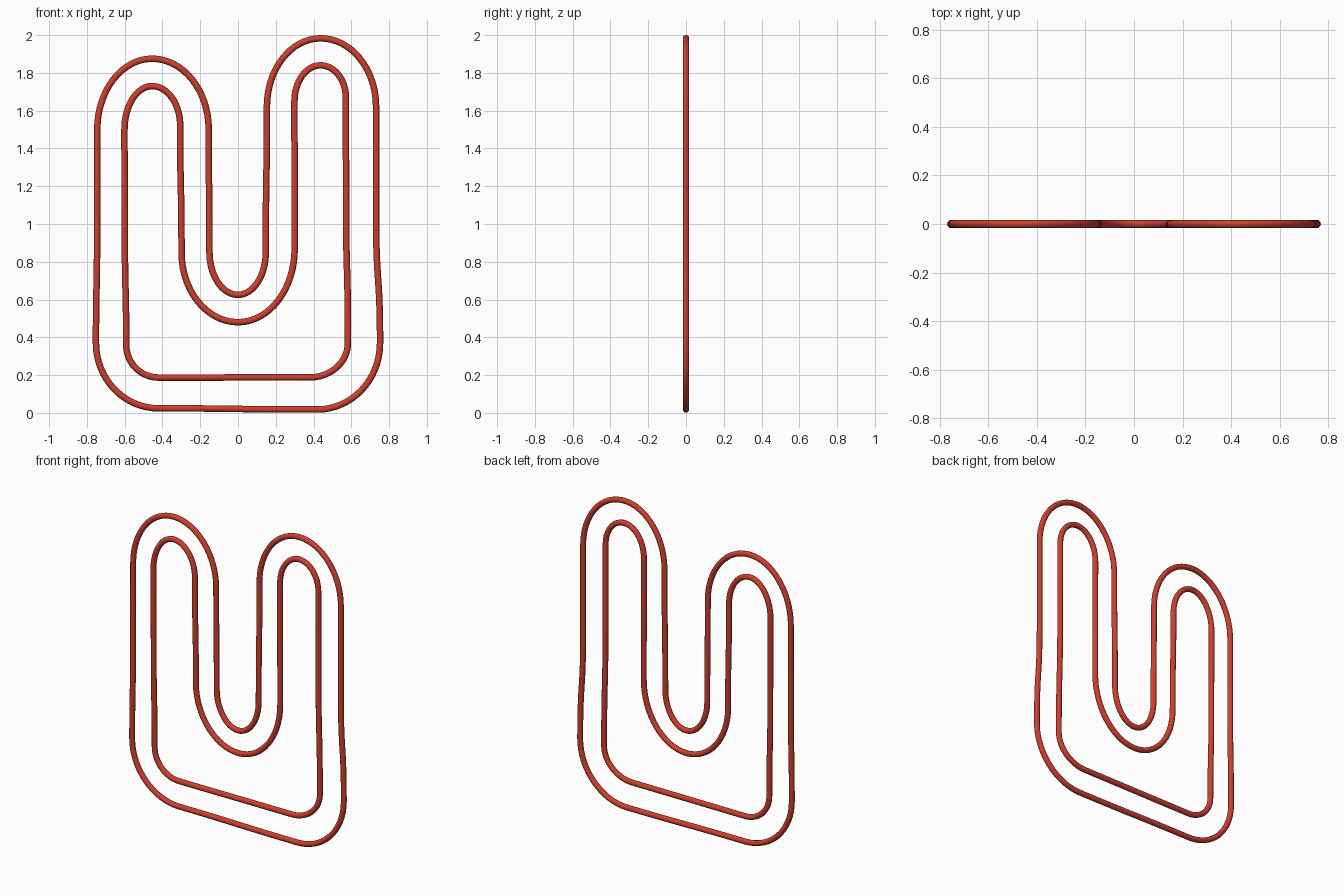
import bpy

if "Cube" in bpy.data.objects:
    bpy.data.objects.remove(bpy.data.objects["Cube"])

R = 0.0172  # tube radius
K = 0.5523  # quarter-ellipse handle factor

red = bpy.data.materials.new("red")
red.diffuse_color = (0.62, 0.05, 0.026, 1)
red.use_nodes = True
red.node_tree.nodes["Principled BSDF"].inputs["Base Color"].default_value = red.diffuse_color


def tube_loop(name, pts):
    """Closed round tube through (x, z, tangent) points; tangent is 'v' or 'h'."""
    cu = bpy.data.curves.new(name, 'CURVE')
    cu.dimensions = '3D'
    cu.bevel_depth = R
    cu.bevel_resolution = 4
    cu.resolution_u = 16
    sp = cu.splines.new('BEZIER')
    sp.bezier_points.add(len(pts) - 1)
    sp.use_cyclic_u = True
    n = len(pts)
    for i, (x, z, t) in enumerate(pts):
        b = sp.bezier_points[i]
        b.handle_left_type = b.handle_right_type = 'FREE'
        b.co = (x, 0, z)
        for attr, j in (("handle_left", i - 1), ("handle_right", (i + 1) % n)):
            px, pz, _ = pts[j]
            if t == 'h':
                setattr(b, attr, (x + K * (px - x), 0, z))
            else:
                setattr(b, attr, (x, 0, z + K * (pz - z)))
    ob = bpy.data.objects.new(name, cu)
    bpy.context.collection.objects.link(ob)
    bpy.ops.object.select_all(action='DESELECT')
    ob.select_set(True)
    bpy.context.view_layer.objects.active = ob
    bpy.ops.object.convert(target='MESH')
    ob = bpy.context.object
    ob.data.materials.clear()
    ob.data.materials.append(red)
    bpy.ops.object.shade_smooth()


# Outer outline: base, right arm, centre notch, left arm
tube_loop("outer_tube", [
    (-0.42, 0.024, 'h'), (0.42, 0.018, 'h'), (0.752, 0.37, 'v'),
    (0.731, 1.05, 'v'), (0.731, 1.62, 'v'), (0.437, 1.983, 'h'),
    (0.153, 1.62, 'v'), (0.147, 0.85, 'v'), (0.0, 0.625, 'h'),
    (-0.151, 0.85, 'v'), (-0.155, 1.50, 'v'), (-0.455, 1.875, 'h'),
    (-0.745, 1.50, 'v'), (-0.746, 0.95, 'v'), (-0.752, 0.37, 'v'),
])

# Inner outline, following the outer one
tube_loop("inner_tube", [
    (-0.42, 0.187, 'h'), (0.38, 0.188, 'h'), (0.582, 0.37, 'v'),
    (0.572, 1.15, 'v'), (0.571, 1.67, 'v'), (0.437, 1.84, 'h'),
    (0.299, 1.65, 'v'), (0.300, 0.87, 'v'), (0.0, 0.48, 'h'),
    (-0.299, 0.85, 'v'), (-0.306, 1.52, 'v'), (-0.455, 1.73, 'h'),
    (-0.601, 1.50, 'v'), (-0.599, 0.95, 'v'), (-0.592, 0.36, 'v'),
])
